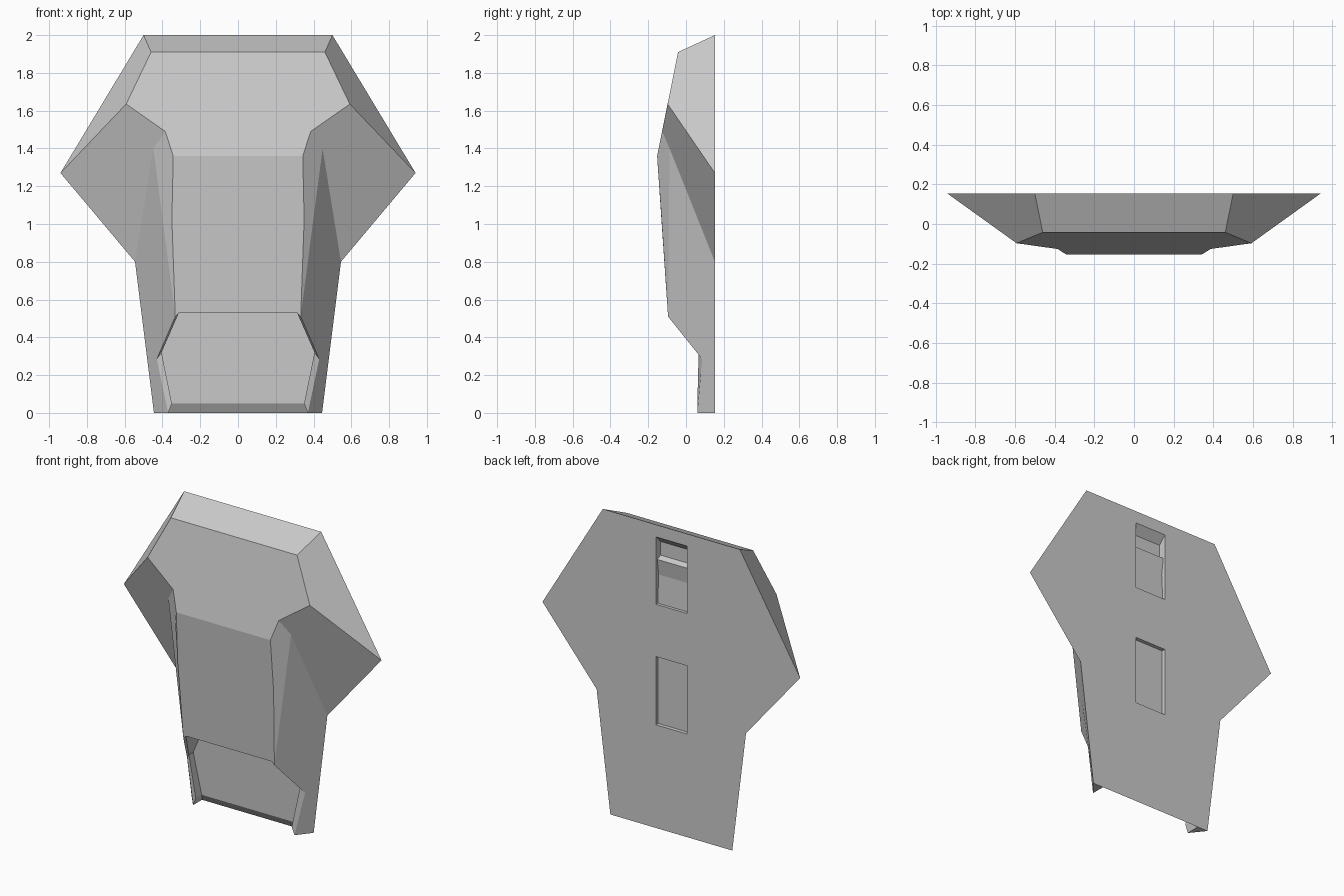
import bpy, bmesh

if "Cube" in bpy.data.objects:
    bpy.data.objects.remove(bpy.data.objects["Cube"])

# Corner points of the right half
P = {
    # back outline
    'A': (.5, .153, 2), 'B': (.94, .153, 1.27), 'C': (.545, .153, .8),
    'D': (.445, .153, 0), 'N': (.37, .153, 0),
    # front shell
    'E': (.46, -.042, 1.91), 'F': (.592, -.097, 1.635), 'G': (.385, -.126, 1.49),
    'H': (.343, -.153, 1.36), 'I': (.448, -.087, 1.4), 'M': (.35, -.129, 1.02),
    # rim around the lower recess, outer then inner
    'J': (.332, -.095, .51), 'K': (.43, .085, .285), 'L': (.37, .06, 0),
    'J2': (.313, -.095, .53), 'K2': (.405, .067, .32), 'L2': (.35, .06, .05),
    # recessed panel
    'Q1': (.313, .105, .53), 'Q2': (.405, .112, .32), 'Q3': (.35, .122, .05),
}
# Faces repeated on both sides
SIDE = ["A B F E", "F B C I G", "G I J M H", "C D L K J I", "J K K2 J2",
        "K L L2 K2", "J2 K2 Q2 Q1", "K2 L2 Q3 Q2", "L2 L N Q3", "D N L"]
# Faces that cross the centre line (right half listed)
CENTRE = ["A E", "E F G H", "H M J J2", "J2 Q1", "Q1 Q2 Q3", "Q3 N", "A B C D N"]


def add_object(name, bm):
    bmesh.ops.recalc_face_normals(bm, faces=bm.faces)
    me = bpy.data.meshes.new(name)
    bm.to_mesh(me)
    bm.free()
    ob = bpy.data.objects.new(name, me)
    bpy.context.collection.objects.link(ob)
    return ob


# Faceted armour plate body
bm = bmesh.new()
right = {k: bm.verts.new(p) for k, p in P.items()}
left = {k: bm.verts.new((-p[0], p[1], p[2])) for k, p in P.items()}
for f in SIDE:
    bm.faces.new([right[k] for k in f.split()])
    bm.faces.new([left[k] for k in reversed(f.split())])
for f in CENTRE:
    ks = f.split()
    bm.faces.new([right[k] for k in ks] + [left[k] for k in reversed(ks)])
body = add_object("plate_body", bm)


# Mounting slots sunk into the back, as (depth, z) profiles
def cut_slot(name, profile, half_width=.113):
    bm = bmesh.new()
    pts = [(-.1, profile[0][1])] + profile + [(-.1, profile[-1][1])]
    face = bm.faces.new([bm.verts.new((-half_width, .153 - d, z)) for d, z in pts])
    ext = bmesh.ops.extrude_face_region(bm, geom=[face])
    verts = [v for v in ext['geom'] if isinstance(v, bmesh.types.BMVert)]
    bmesh.ops.translate(bm, verts=verts, vec=(2 * half_width, 0, 0))
    cutter = add_object(name, bm)
    cutter.hide_render = True
    cutter.hide_set(True)
    cutter.display_type = 'WIRE'
    mod = body.modifiers.new(name, 'BOOLEAN')
    mod.operation = 'DIFFERENCE'
    mod.solver = 'EXACT'
    mod.object = cutter


cut_slot("upper_slot_cutter", [(0, 1.92), (.05, 1.87), (.05, 1.78), (.015, 1.765),
                               (.03, 1.66), (.02, 1.475)])
cut_slot("lower_slot_cutter", [(.025, 1.13), (.025, .68)])
